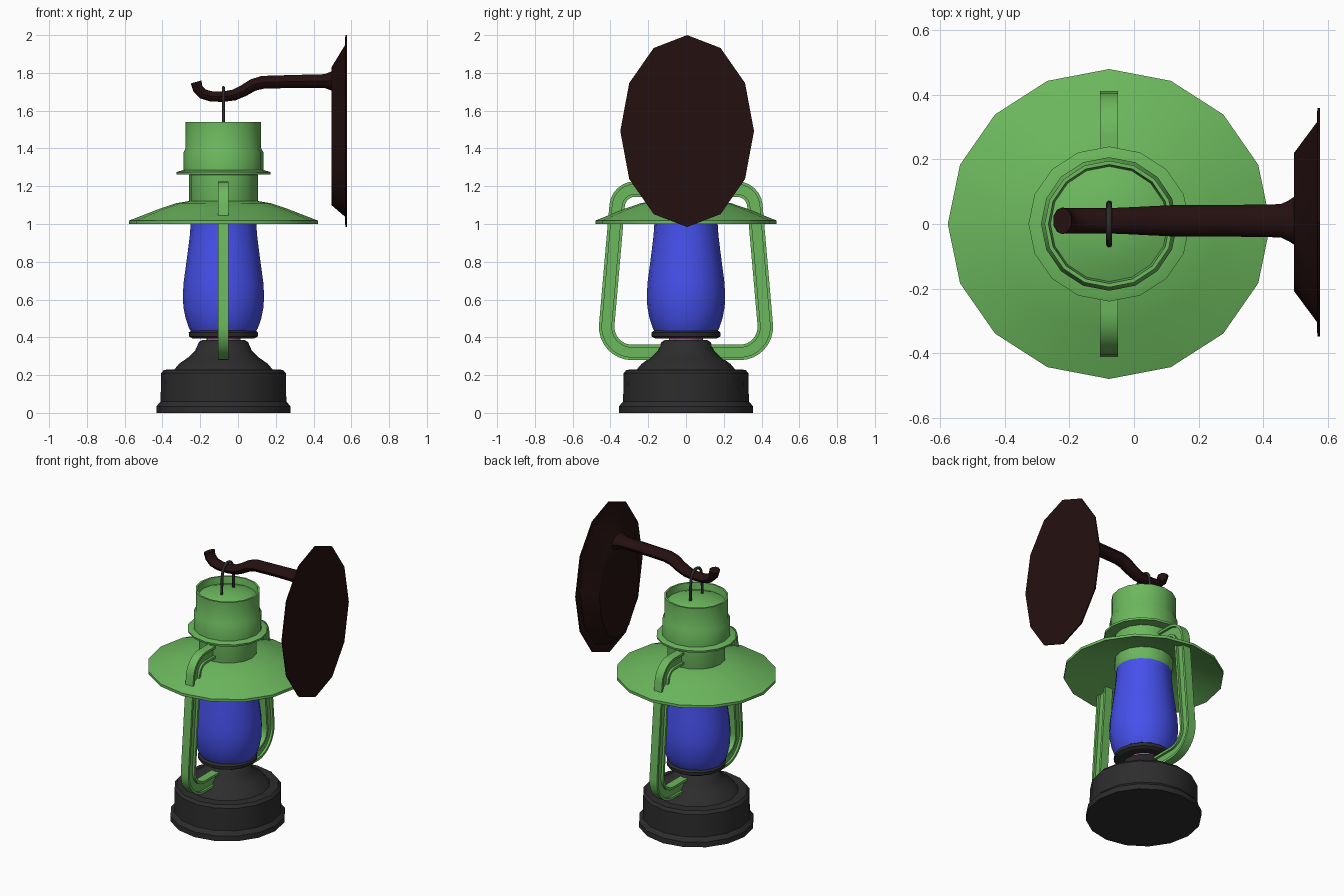
import bpy, bmesh, math
from mathutils import Vector

if "Cube" in bpy.data.objects:
    bpy.data.objects.remove(bpy.data.objects["Cube"])

CX = -0.077  # lantern axis


def material(name, rgb):
    m = bpy.data.materials.new(name)
    m.diffuse_color = (*rgb, 1)
    m.use_nodes = True
    m.node_tree.nodes["Principled BSDF"].inputs["Base Color"].default_value = m.diffuse_color
    return m


GREEN = material("green_enamel", (0.15, 0.48, 0.11))
BLUE = material("blue_glass", (0.06, 0.08, 0.83))
BLACK = material("black_metal", (0.026, 0.026, 0.026))
BROWN = material("dark_iron", (0.018, 0.005, 0.005))
PINK = material("pink_burner", (0.65, 0.12, 0.5))


def finish(name, bm, mat, angle=35):
    bmesh.ops.recalc_face_normals(bm, faces=bm.faces)
    me = bpy.data.meshes.new(name)
    bm.to_mesh(me)
    bm.free()
    ob = bpy.data.objects.new(name, me)
    bpy.context.collection.objects.link(ob)
    me.materials.append(mat)
    bpy.ops.object.select_all(action='DESELECT')
    ob.select_set(True)
    bpy.context.view_layer.objects.active = ob
    bpy.ops.object.shade_smooth_by_angle(angle=math.radians(angle))
    return ob


def bridge(bm, rings, cap=True, loop=False):
    n = len(rings[0])
    pairs = list(zip(rings, rings[1:])) + ([(rings[-1], rings[0])] if loop else [])
    for a, b in pairs:
        for i in range(n):
            j = (i + 1) % n
            bm.faces.new((a[i], a[j], b[j], b[i]))
    if cap and not loop:
        bm.faces.new(rings[0][::-1])
        bm.faces.new(rings[-1])


def lathe(name, profile, mat, sides=16, sy=1.0, loop=False, angle=35):
    """Revolve (radius, z) points round the lantern axis."""
    bm = bmesh.new()
    turn = [2 * math.pi * i / sides for i in range(sides)]
    rings = [[bm.verts.new((CX + r * math.cos(a), r * sy * math.sin(a), z)) for a in turn]
             for r, z in profile]
    bridge(bm, rings, loop=loop)
    return finish(name, bm, mat, angle)


def sweep(name, path, section, side, mat, scales=None, angle=40):
    """Sweep a (side, normal) section along a planar path."""
    bm = bmesh.new()
    pts, side = [Vector(p) for p in path], Vector(side)
    rings = []
    for i, p in enumerate(pts):
        d0 = (p - pts[max(i - 1, 0)]).normalized()
        d1 = (pts[min(i + 1, len(pts) - 1)] - p).normalized()
        t = (d0 + d1).normalized()
        n = t.cross(side)
        s = scales[i] if scales else 1
        rings.append([bm.verts.new(p + side * u * s + n * v * s) for u, v in section])
    bridge(bm, rings)
    return finish(name, bm, mat, angle)


def oval(a, b, n):
    return [(a * math.cos(2 * math.pi * i / n), b * math.sin(2 * math.pi * i / n)) for i in range(n)]


def arc(cy, cz, r, a0, a1, n=6):
    return [(cy + r * math.cos(math.radians(a0 + (a1 - a0) * i / n)),
             cz + r * math.sin(math.radians(a0 + (a1 - a0) * i / n))) for i in range(n + 1)]


# Fuel tank base
lathe("tank", [(.355, 0), (.355, .035), (.333, .06), (.33, .21), (.315, .228), (.26, .23),
               (.235, .26), (.185, .295), (.15, .33), (.13, .375), (.11, .387)], BLACK)
# Burner, glass seat and glass
lathe("burner", [(.09, .37), (.09, .41)], PINK)
lathe("glass_seat", [(.10, .40), (.165, .395), (.182, .405), (.184, .425), (.17, .435), (.10, .43)],
      BLACK, loop=True)
lathe("glass", [(.168, .425), (.183, .45), (.2, .5), (.212, .56), (.215, .62), (.211, .69),
                (.2, .77), (.188, .86), (.178, .94), (.173, 1.01), (.173, 1.04)], BLUE, sy=.965)

# Hood: thin sloping shade
lathe("hood", [(.5, 1.0), (.5, 1.018), (.34, 1.08), (.25, 1.11), (.18, 1.122),
               (.165, 1.11), (.24, 1.09), (.34, 1.062)], GREEN, sy=.96, loop=True)
# Collar with its flange, and the chimney cap
lathe("collar", [(.168, 1.02), (.182, 1.05), (.182, 1.26), (.16, 1.27)], GREEN, sy=.97)
lathe("flange", [(.17, 1.262), (.248, 1.262), (.25, 1.275), (.215, 1.285), (.17, 1.285)],
      GREEN, sy=.96, loop=True)
lathe("chimney_cap", [(.19, 1.27), (.211, 1.28), (.211, 1.38), (.2, 1.4), (.2, 1.54), (.188, 1.54),
                      (.182, 1.495), (.13, 1.515), (.07, 1.528), (.01, 1.532)], GREEN, sy=.98)

# Side frames: grooved bars running from collar through hood to tank
w, g, h, f = .028, .013, .041, .025
ibeam = [(-w, -h), (w, -h), (w, -f), (g, -f), (g, f), (w, f),
         (w, h), (-w, h), (-w, f), (-g, f), (-g, -f), (-w, -f)]
frame = ([(.15, 1.185)] + arc(.27, 1.09, .095, 90, 5) + arc(.285, .455, .135, 5, -90, 8)
         + [(.1, .32)])
for sgn, label in ((1, "back"), (-1, "front")):
    sweep("frame_" + label, [(CX, sgn * y, z) for y, z in frame], ibeam, (1, 0, 0), GREEN, angle=30)

# Wire bail over the hook
bail = [(.064, 1.5), (.063, 1.58), (.058, 1.65)] + arc(0, 1.668, .053, 10, 170, 8) + \
       [(-.058, 1.65), (-.063, 1.58), (-.064, 1.5)]
sweep("bail", [(CX, y, z) for y, z in bail], oval(.009, .009, 8), (1, 0, 0), BLACK, angle=60)

# Hook arm with a flared foot at the wall plate
arm = [(-.222, 1.752), (-.212, 1.715), (-.185, 1.688), (-.14, 1.675), (-.08, 1.674), (-.02, 1.683),
       (.03, 1.706), (.08, 1.736), (.13, 1.75), (.3, 1.755), (.455, 1.757), (.48, 1.757), (.51, 1.757)]
sweep("hook_arm", [(x, .01, z) for x, z in arm], oval(.049, .036, 10), (0, 1, 0), BROWN,
      scales=[.85, .8, .8, .8, .8, .85, .9, .95, 1, 1, 1.05, 1.3, 1.7])

# Oval wall plate: (x, y radius, z radius, z centre)
bm = bmesh.new()
rings = [[bm.verts.new((x, .006 + u, cz + v)) for u, v in oval(ry, rz, 12)]
         for x, ry, rz, cz in ((.495, .213, .365, 1.465), (.567, .31, .455, 1.493),
                               (.568, .354, .508, 1.492), (.576, .354, .508, 1.492))]
bridge(bm, rings)
finish("wall_plate", bm, BROWN)
